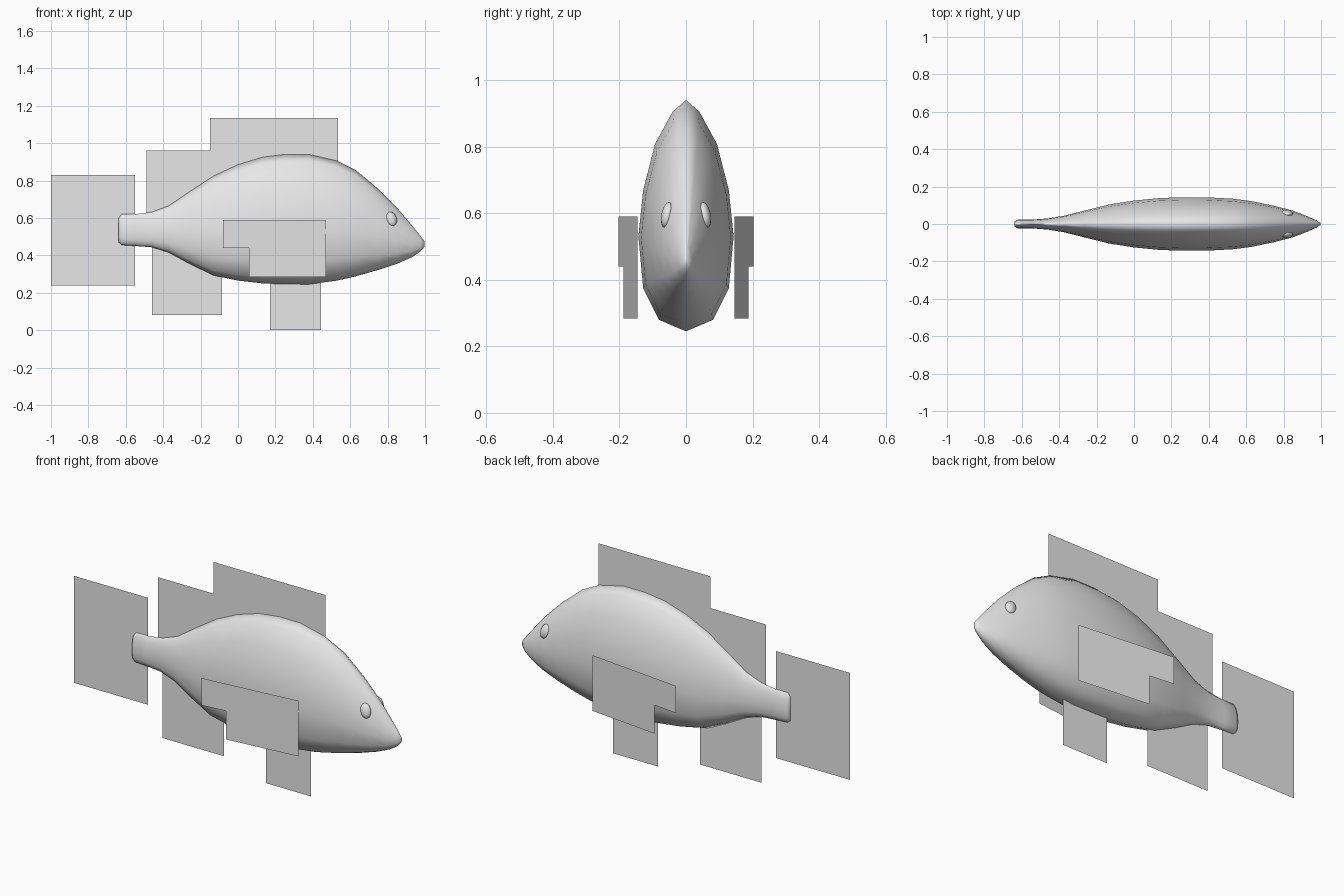
import bpy, bmesh, math
from mathutils import Matrix, Euler

cube = bpy.data.objects.get("Cube")
if cube:
    bpy.data.objects.remove(cube, do_unlink=True)

# One plain grey for everything
grey = bpy.data.materials.new("plain_grey")
grey.use_nodes = True
GREY = (0.8, 0.8, 0.8, 1)
grey.diffuse_color = GREY
for node in grey.node_tree.nodes:
    if node.type == 'BSDF_PRINCIPLED':
        node.inputs["Base Color"].default_value = GREY


def finish(bm, name, smooth=None, mirror=False):
    """Turn a bmesh into a named object, optionally smooth and mirrored across y."""
    mesh = bpy.data.meshes.new(name)
    bm.to_mesh(mesh)
    bm.free()
    mesh.materials.append(grey)
    obj = bpy.data.objects.new(name, mesh)
    bpy.context.scene.collection.objects.link(obj)
    if mirror:
        mod = obj.modifiers.new("Mirror", 'MIRROR')
        mod.use_axis = (False, True, False)
        mod.use_mirror_merge = False
    if smooth:
        bpy.ops.object.select_all(action='DESELECT')
        obj.select_set(True)
        bpy.context.view_layer.objects.active = obj
        bpy.ops.object.shade_smooth_by_angle(angle=math.radians(smooth))
    return obj


def sheet(name, outline, depth=lambda x: 0.0, mirror=False):
    """Flat fin from an x-z outline, with y set by depth."""
    bm = bmesh.new()
    bm.faces.new([bm.verts.new((x, depth(x), z)) for x, z in outline])
    return finish(bm, name, mirror=mirror)


def rectangle(x0, x1, z0, z1):
    return [(x0, z0), (x1, z0), (x1, z1), (x0, z1)]


# Body: keel-edged oval section lofted along x (x, bottom, top, half width)
stations = [
    (-0.638, 0.47, 0.60, 0.014), (-0.622, 0.455, 0.62, 0.023),
    (-0.55, 0.45, 0.62, 0.023), (-0.46, 0.443, 0.632, 0.03),
    (-0.37, 0.415, 0.665, 0.045), (-0.26, 0.355, 0.74, 0.073),
    (-0.13, 0.292, 0.825, 0.105), (0.0, 0.265, 0.885, 0.125),
    (0.13, 0.25, 0.925, 0.138), (0.25, 0.246, 0.94, 0.143),
    (0.38, 0.245, 0.94, 0.143), (0.53, 0.265, 0.905, 0.135),
    (0.63, 0.288, 0.855, 0.122), (0.75, 0.322, 0.755, 0.097),
    (0.85, 0.355, 0.655, 0.071), (0.93, 0.39, 0.56, 0.04),
    (0.975, 0.42, 0.505, 0.02), (0.997, 0.445, 0.475, 0.006),
]
side = [(0, 0), (0.57, 0.05), (0.9, 0.187), (1, 0.41),
        (0.9, 0.61), (0.65, 0.81), (0.28, 0.95), (0, 1)]
section = side + [(-w, h) for w, h in side[-2:0:-1]]

bm = bmesh.new()
rings = [[bm.verts.new((x, w * half, low + h * (high - low))) for w, h in section]
         for x, low, high, half in stations]
count = len(section)
for a, b in zip(rings, rings[1:]):
    for i in range(count):
        j = (i + 1) % count
        bm.faces.new((a[i], a[j], b[j], b[i]))
bm.faces.new(rings[0])
bm.faces.new(rings[-1])
bmesh.ops.recalc_face_normals(bm, faces=bm.faces)
finish(bm, "body", smooth=100)

# Eyes: flattened balls lying on the slanted cheeks
bm = bmesh.new()
place = (Matrix.Translation((0.82, 0.058, 0.595))
         @ Euler((0.25, -0.25, -0.25)).to_matrix().to_4x4()
         @ Matrix.Diagonal((0.03, 0.016, 0.04, 1)))
bmesh.ops.create_uvsphere(bm, u_segments=8, v_segments=6, radius=1, matrix=place)
finish(bm, "eyes", smooth=100, mirror=True)

# Fins on the centre plane
sheet("tail_fin", rectangle(-1.0, -0.55, 0.24, 0.83))
sheet("dorsal_fin", [(-0.49, 0.6), (0.535, 0.6), (0.535, 1.135),
                     (-0.15, 1.135), (-0.15, 0.96), (-0.49, 0.96)])
sheet("anal_fin", rectangle(-0.46, -0.085, 0.08, 0.5))
sheet("pelvic_fin", rectangle(0.17, 0.445, 0.0, 0.32))

# Side fins, flaring outward toward the tail
sheet("pectoral_fins", [(-0.08, 0.44), (0.06, 0.44), (0.06, 0.283),
                        (0.47, 0.283), (0.47, 0.59), (-0.08, 0.59)],
      depth=lambda x: 0.145 + (0.47 - x) * 0.106, mirror=True)
